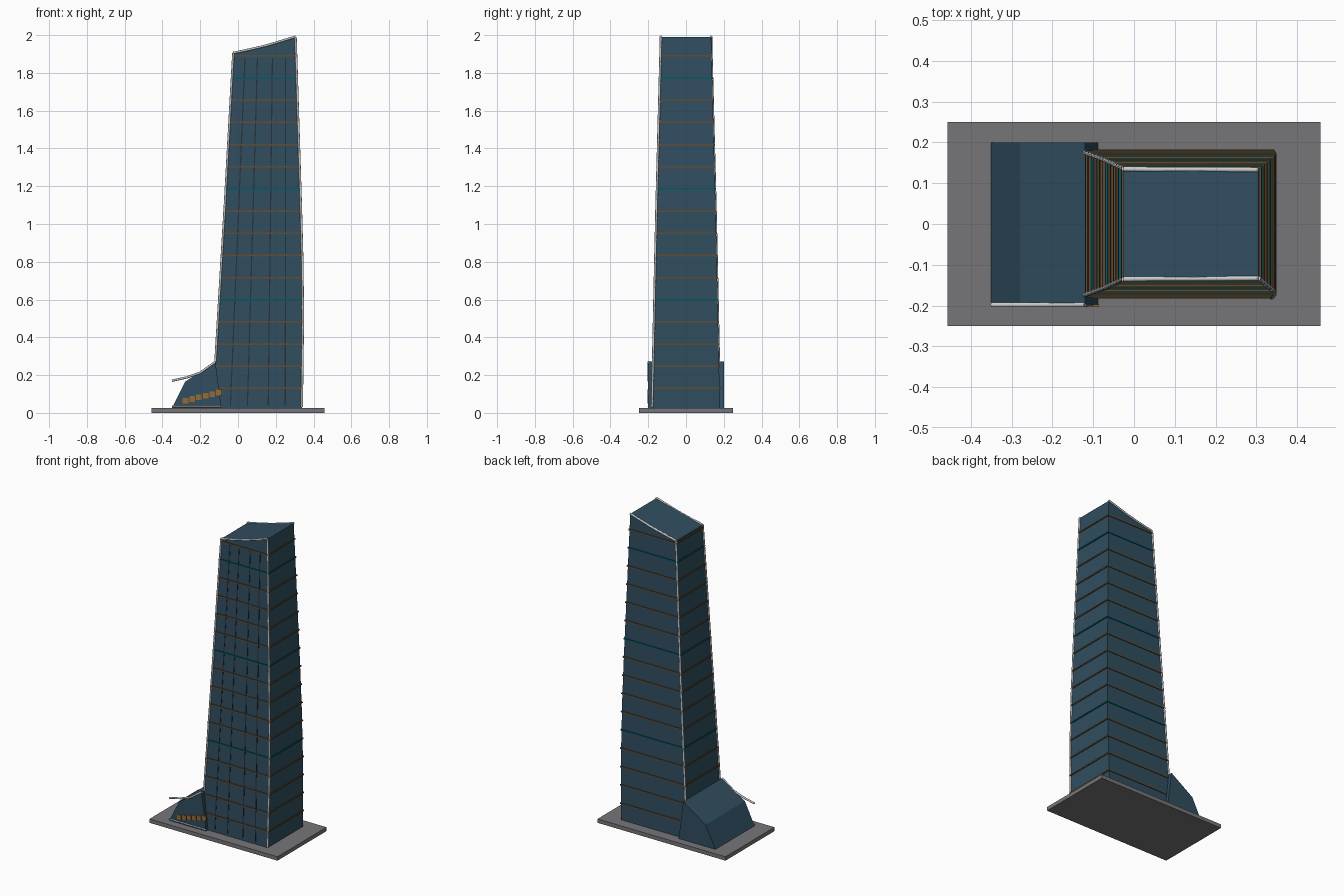
import bpy, bmesh

if "Cube" in bpy.data.objects:
    bpy.data.objects.remove(bpy.data.objects["Cube"])

def material(name, rgb):
    m = bpy.data.materials.new(name)
    m.diffuse_color = (*rgb, 1)
    m.use_nodes = True
    m.node_tree.nodes["Principled BSDF"].inputs["Base Color"].default_value = m.diffuse_color
    return m

GLASS = material("blue_glass", (0.03, 0.075, 0.115))
BROWN = material("bronze", (0.12, 0.07, 0.03))
TEAL = material("teal", (0.0, 0.10, 0.13))
AMBER = material("amber", (0.30, 0.15, 0.03))
DARK = material("dark_metal", (0.02, 0.03, 0.04))
WHITE = material("white_trim", (0.8, 0.8, 0.8))
STONE = material("stone", (0.18, 0.18, 0.19))

def mesh_object(name, verts, faces, mat):
    bm = bmesh.new()
    vs = [bm.verts.new(v) for v in verts]
    for f in faces:
        bm.faces.new([vs[i] for i in f])
    bmesh.ops.recalc_face_normals(bm, faces=bm.faces)
    me = bpy.data.meshes.new(name)
    bm.to_mesh(me)
    bm.free()
    me.materials.append(mat)
    ob = bpy.data.objects.new(name, me)
    bpy.context.collection.objects.link(ob)
    return ob

def loft(name, rings, mat, closed=False):
    """Skin a list of equal rings; closed joins last ring to first."""
    n, m = len(rings[0]), len(rings)
    faces = [(i * n + j, i * n + (j + 1) % n, (i + 1) % m * n + (j + 1) % n, (i + 1) % m * n + j)
             for i in range(m if closed else m - 1) for j in range(n)]
    if not closed:
        faces += [tuple(range(n)), tuple(range((m - 1) * n, m * n))]
    return mesh_object(name, [v for r in rings for v in r], faces, mat)

def box(name, x0, x1, y0, y1, z0, z1, mat):
    ring = lambda z: [(x0, y0, z), (x1, y0, z), (x1, y1, z), (x0, y1, z)]
    return loft(name, [ring(z0), ring(z1)], mat)

def tube(name, pts, r=0.006):
    cu = bpy.data.curves.new(name, 'CURVE')
    cu.dimensions = '3D'
    cu.bevel_depth, cu.bevel_resolution, cu.use_fill_caps = r, 2, True
    sp = cu.splines.new('POLY')
    sp.points.add(len(pts) - 1)
    for p, c in zip(sp.points, pts):
        p.co = (*c, 1)
    cu.materials.append(WHITE)
    ob = bpy.data.objects.new(name, cu)
    bpy.context.collection.objects.link(ob)
    bpy.ops.object.select_all(action='DESELECT')
    ob.select_set(True)
    bpy.context.view_layer.objects.active = ob
    bpy.ops.object.convert(target='MESH')

def interp(table, z):
    for (a, u), (b, v) in zip(table, table[1:]):
        if z <= b:
            return u + (v - u) * (z - a) / (b - a)
    return table[-1][1]

# tower outline as a function of height
left = lambda z: interp([(0.02, -0.09), (0.27, -0.12), (1.1, -0.07), (1.91, -0.025)], z)
right = lambda z: interp([(0.02, 0.338), (0.5, 0.344), (0.8, 0.341), (1.1, 0.333), (1.99, 0.305)], z)
half = lambda z: interp([(0.02, 0.18), (1.0, 0.159), (1.99, 0.133)], z)

def section(zl, zr, grow=0.0):
    l, r = left(zl) - grow, right(zr) + grow
    hl, hr = half(zl) + grow, half(zr) + grow
    return [(l, -hl, zl), (r, -hr, zr), (r, hr, zr), (l, hl, zl)]

# plinth and tower body with slanted roof
box("plinth", -0.457, 0.457, -0.25, 0.25, 0, 0.025, STONE)
heights = [0.025, 0.27, 0.5, 0.8, 1.1, 1.5, 1.85]
loft("tower", [section(z, z) for z in heights] + [section(1.905, 1.99)], GLASS)

# floor bands, every fifth one teal
for i in range(16):
    z, t = 0.13 + 0.1173 * i, 0.004
    loft(f"floor_band_{i + 1}",
         [section(z - t, z - t, -0.002), section(z - t, z - t, 0.005),
          section(z + t, z + t, 0.005), section(z + t, z + t, -0.002)],
         TEAL if i % 5 == 4 else BROWN, closed=True)

# front mullions
for k, (xb, xt) in enumerate([(-0.04, 0.037), (0.05, 0.103), (0.16, 0.182), (0.25, 0.252)]):
    rings = []
    for z in (0.04, 0.5, 1.0, 1.5, 1.88):
        x = xb + (xt - xb) * (z - 0.04) / 1.84
        y = -half(z)
        rings.append([(x - 0.003, y - 0.002, z), (x + 0.003, y - 0.002, z),
                      (x + 0.003, y + 0.004, z), (x - 0.003, y + 0.004, z)])
    loft(f"mullion_{k + 1}", rings, DARK)

# entrance podium
profile = [(-0.35, 0.025), (-0.28, 0.165), (-0.12, 0.272), (-0.088, 0.025)]
loft("podium", [[(x, y, z) for x, z in profile] for y in (-0.2, 0.2)], GLASS)

# lit podium windows, stepping up towards the tower
for i in range(6):
    x, z = -0.278 + 0.0355 * i, 0.065 + 0.0085 * i
    box(f"podium_window_{i + 1}", x - 0.015, x + 0.015, -0.204, -0.197, z - 0.015, z + 0.015, AMBER)

# white corner trims, crown trims and canopy
def corner(side, fn, zs):
    return [(fn(z), side * half(z), z) for z in zs]

up = [0.27, 0.7, 1.1, 1.5, 1.905]
tube("trim_front_left", corner(-1, left, up))
tube("trim_back_left", corner(1, left, up))
tube("trim_front_right", corner(-1, right, [0.03, 0.5, 0.8, 1.1, 1.5, 1.99]))
for s, n in ((-1, "front"), (1, "back")):
    tube(f"crown_trim_{n}", [(-0.025, s * 0.135, 1.906), (0.06, s * 0.134, 1.924),
                             (0.15, s * 0.134, 1.945), (0.305, s * 0.133, 1.992)])
tube("canopy_trim", [(-0.35, -0.198, 0.17), (-0.27, -0.198, 0.188), (-0.2, -0.198, 0.213),
                     (-0.12, -0.198, 0.27)])
tube("podium_base_trim", [(-0.35, -0.198, 0.034), (-0.09, -0.198, 0.034)], 0.005)
